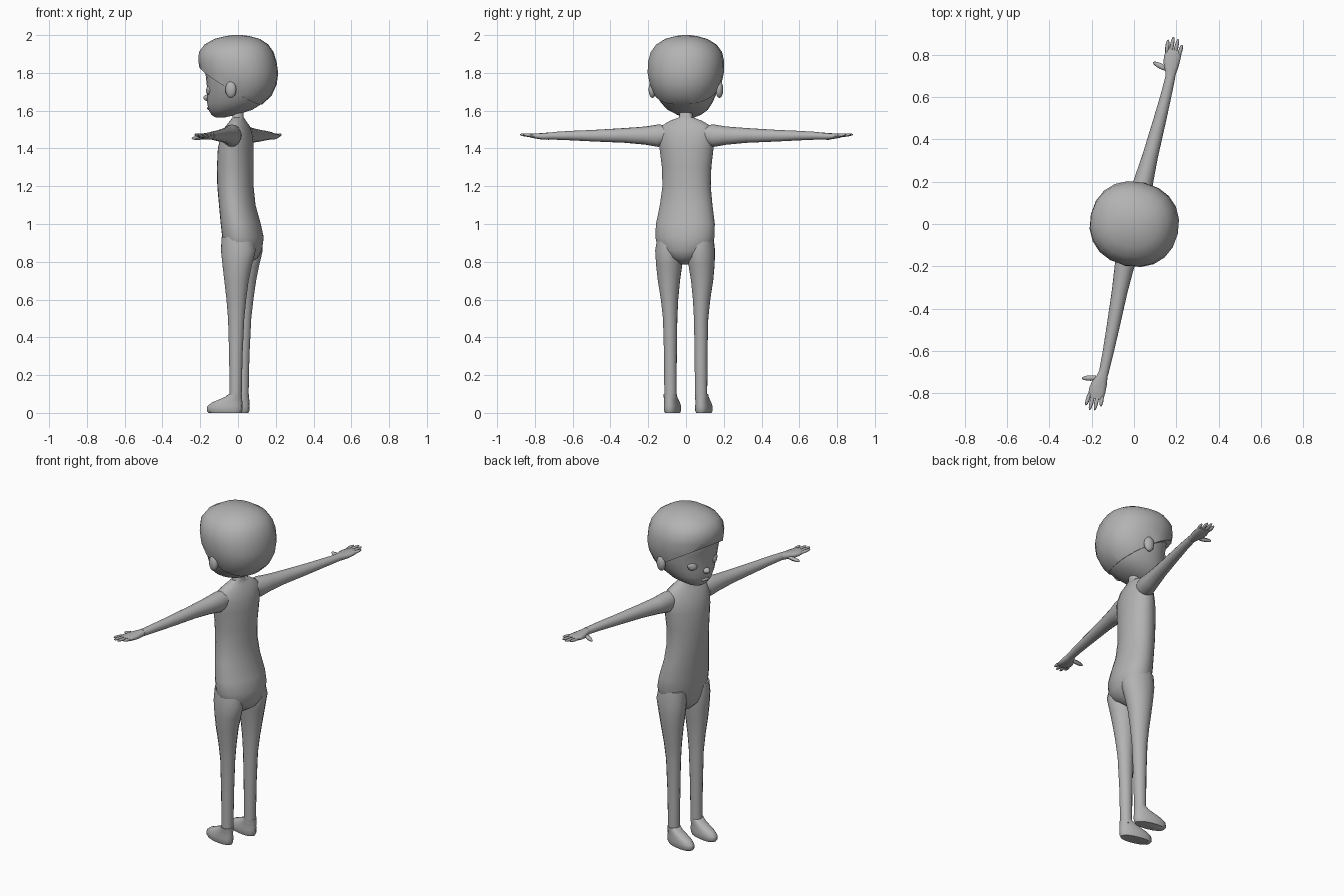
import bpy, bmesh, math
from mathutils import Matrix, Vector

if "Cube" in bpy.data.objects:
    bpy.data.objects.remove(bpy.data.objects["Cube"])

# The figure is modelled facing -y, then turned about z
TURN = Matrix.Rotation(math.radians(-102.7), 4, 'Z')
grey = bpy.data.materials.new("plain_grey")
grey.diffuse_color = (0.45, 0.45, 0.45, 1)
grey.use_nodes = True
grey.node_tree.nodes["Principled BSDF"].inputs["Base Color"].default_value = grey.diffuse_color


def finish(bm, name, angle=50):
    bmesh.ops.recalc_face_normals(bm, faces=bm.faces)
    bm.transform(TURN)
    mesh = bpy.data.meshes.new(name)
    bm.to_mesh(mesh)
    bm.free()
    mesh.materials.append(grey)
    ob = bpy.data.objects.new(name, mesh)
    bpy.context.collection.objects.link(ob)
    bpy.ops.object.select_all(action='DESELECT')
    ob.select_set(True)
    bpy.context.view_layer.objects.active = ob
    bpy.ops.object.shade_smooth_by_angle(angle=math.radians(angle))
    return ob


def loft(rings, place, segs=20, power=1.0):
    """Skin rings (t, u0, u1, v0, v1); place maps (t, u, v) to a point."""
    bm = bmesh.new()
    loops = []
    for t, u0, u1, v0, v1 in rings:
        loop = []
        for i in range(segs):
            a = math.tau * i / segs
            c, s = math.cos(a), math.sin(a)
            c = math.copysign(abs(c) ** power, c)
            s = math.copysign(abs(s) ** power, s)
            loop.append(bm.verts.new(place(t, (u0 + u1) / 2 + c * (u1 - u0) / 2,
                                           (v0 + v1) / 2 + s * (v1 - v0) / 2)))
        loops.append(loop)
    for lo, hi in zip(loops, loops[1:]):
        for i in range(segs):
            j = (i + 1) % segs
            bm.faces.new((lo[i], lo[j], hi[j], hi[i]))
    bm.faces.new(loops[0])
    bm.faces.new(loops[-1])
    return bm


def upright(rings, segs=20, power=1.0, cx=0, side=1):
    """Rings (z, front, back, half width) around a vertical axis."""
    full = [(z, cx - w, cx + w, f, b) for z, f, b, w in rings]
    return loft(full, lambda t, u, v: (side * u, v, t), segs, power)


def blob(name, centre, size, direction=(0, 0, 1), segs=12):
    """Stretched ball whose local z follows the direction."""
    bm = bmesh.new()
    bmesh.ops.create_uvsphere(bm, u_segments=segs, v_segments=8, radius=1)
    turn = Vector(direction).to_track_quat('Z', 'Y').to_matrix().to_4x4()
    bm.transform(Matrix.Translation(centre) @ turn @ Matrix.Diagonal((*size, 1)))
    return finish(bm, name)


# Torso with hips, shoulders and neck
torso = [(.785, -.02, .05, .02), (.82, -.055, .105, .09), (.86, -.068, .125, .14),
         (.93, -.08, .134, .16), (1.0, -.088, .118, .159), (1.1, -.098, .09, .142),
         (1.2, -.108, .08, .13), (1.3, -.11, .08, .133), (1.4, -.104, .08, .146),
         (1.46, -.09, .075, .152), (1.515, -.062, .058, .14), (1.545, -.04, .04, .09),
         (1.565, -.028, .03, .037), (1.64, -.025, .03, .028)]
finish(upright(torso, 24), "torso")

# Face and skull, narrowing to the chin
face = [(1.565, -.122, -.07, .025), (1.578, -.142, -.01, .062), (1.605, -.157, .075, .105),
        (1.64, -.163, .13, .133), (1.68, -.163, .165, .156), (1.73, -.163, .185, .176),
        (1.78, -.168, .19, .185), (1.84, -.18, .185, .182), (1.90, -.16, .14, .14)]
finish(upright(face, 24, .92), "face")

# Hair cap, cut along a slope from the fringe to the nape
hair = [(1.60, -.1, .065, .10), (1.635, -.14, .13, .135), (1.68, -.165, .178, .162),
        (1.74, -.185, .205, .188), (1.80, -.198, .212, .20), (1.86, -.209, .203, .2),
        (1.91, -.207, .188, .187), (1.95, -.178, .16, .158), (1.98, -.125, .115, .11),
        (1.995, -.065, .06, .055), (2.0, -.03, .02, .02)]
bm = upright(hair, 20, .92)
cut = bmesh.ops.bisect_plane(bm, geom=bm.verts[:] + bm.edges[:] + bm.faces[:],
                             plane_co=(0, -.19, 1.825), plane_no=(0, .52, .85),
                             clear_inner=True)
rim = [e for e in cut["geom_cut"] if isinstance(e, bmesh.types.BMEdge)]
bmesh.ops.holes_fill(bm, edges=rim)
finish(bm, "hair")

# Nose and lips
blob("nose", (0, -.166, 1.668), (.02, .022, .017))
blob("lips", (0, -.155, 1.612), (.03, .011, .009))

arm = [(.08, -.035, .04, 1.43, 1.52), (.15, -.052, .05, 1.408, 1.527),
       (.22, -.045, .045, 1.42, 1.516), (.33, -.033, .041, 1.43, 1.508),
       (.5, -.02, .041, 1.437, 1.498), (.62, -.012, .04, 1.443, 1.493),
       (.72, -.008, .038, 1.447, 1.487)]
palm = [(.70, -.006, .036, 1.449, 1.486), (.735, -.014, .037, 1.447, 1.485),
        (.77, -.03, .042, 1.446, 1.482), (.80, -.036, .043, 1.45, 1.48),
        (.835, -.034, .042, 1.456, 1.478), (.845, -.028, .036, 1.46, 1.476)]
leg = [(.93, -.07, .10, .065, .085), (.86, -.073, .115, .074, .086),
       (.78, -.064, .095, .069, .088), (.7, -.054, .078, .059, .09),
       (.6, -.043, .064, .046, .087), (.5, -.035, .053, .038, .084),
       (.3, -.029, .043, .034, .083), (.075, -.027, .038, .033, .083)]
foot = [(0, -.14, .036, .036), (.012, -.15, .042, .041), (.035, -.147, .043, .041),
        (.055, -.122, .042, .038), (.072, -.08, .041, .036), (.087, -.045, .04, .035),
        (.1, -.031, .04, .035)]
fingers = [(-.027, .886, -.034), (-.009, .905, -.012), (.011, .9, .012), (.031, .876, .036)]

for side, tag in ((1, "left"), (-1, "right")):
    # Eyes sit under rounded lids, ears are thick flat pads
    blob(f"{tag}_eye", (side * .072, -.132, 1.705), (.031, .026, .024))
    blob(f"{tag}_eyelid", (side * .072, -.13, 1.713), (.036, .025, .023))
    blob(f"{tag}_ear", (side * .182, .002, 1.712), (.02, .03, .045))

    # Arms and palms run outward along x
    def outward(t, u, v):
        return (side * t, u, v)
    finish(loft(arm, outward, 16), f"{tag}_arm")
    finish(loft(palm, outward, 12, .8), f"{tag}_palm")
    for n, (y, tip, y_tip) in enumerate(fingers):
        a, b = Vector((side * .815, y, 1.467)), Vector((side * tip, y_tip, 1.474))
        blob(f"{tag}_finger_{n + 1}", (a + b) / 2, (.0095, .009, (b - a).length / 2), b - a, 8)
    a, b = Vector((side * .745, .0, 1.46)), Vector((side * .765, -.08, 1.453))
    blob(f"{tag}_thumb", (a + b) / 2, (.013, .011, (b - a).length / 2), b - a, 8)

    # Legs taper to the ankles above rounded shoes
    rings = [(z, cx - w, cx + w, f, b) for z, f, b, w, cx in leg]
    finish(loft(rings, lambda t, u, v: (side * u, v, t), 16), f"{tag}_leg")
    finish(upright(foot, 18, .9, .085, side), f"{tag}_foot", 60)
